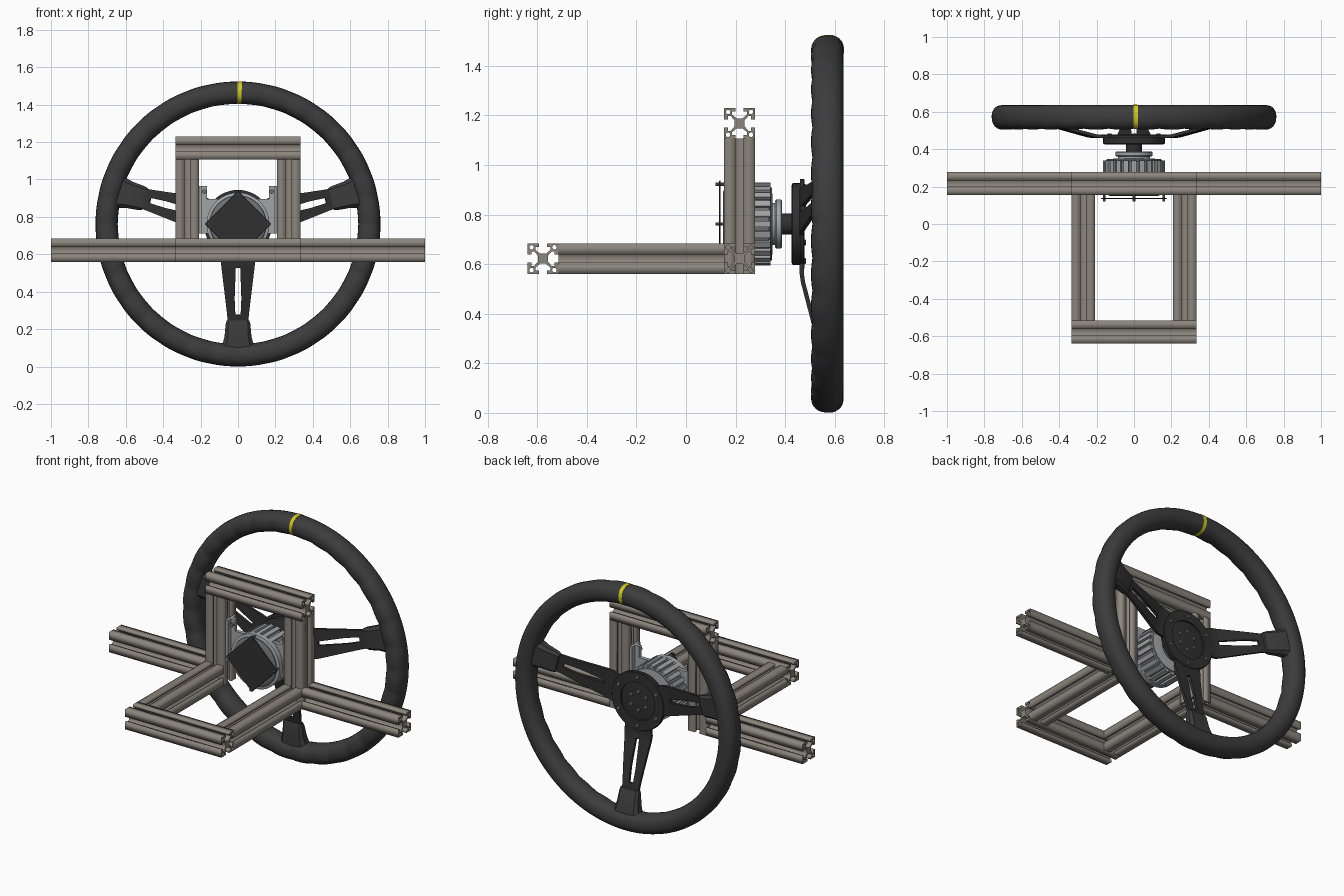
import bpy, bmesh
from math import sin, cos, pi, radians, copysign
from mathutils import Matrix, Vector

if "Cube" in bpy.data.objects:
    bpy.data.objects.remove(bpy.data.objects["Cube"])

CZ = 0.762  # wheel and motor axis height


def mat(name, r, g, b):
    m = bpy.data.materials.new(name)
    m.diffuse_color = (r, g, b, 1)
    m.use_nodes = True
    m.node_tree.nodes["Principled BSDF"].inputs["Base Color"].default_value = m.diffuse_color
    return m


ALU = mat("frame_metal", 0.26, 0.235, 0.205)
DARK = mat("dark_grip", 0.045, 0.045, 0.045)
BLACK = mat("black_metal", 0.03, 0.03, 0.03)
YELLOW = mat("yellow_mark", 0.62, 0.58, 0.02)
STEEL = mat("light_metal", 0.36, 0.37, 0.38)
GREY = mat("mid_metal", 0.16, 0.165, 0.17)


def add(name, mesh, material):
    ob = bpy.data.objects.new(name, mesh)
    bpy.context.collection.objects.link(ob)
    if not mesh.materials:
        mesh.materials.append(material)
    return ob


def from_bm(name, bm, material, smooth=None):
    bmesh.ops.recalc_face_normals(bm, faces=bm.faces)
    me = bpy.data.meshes.new(name)
    bm.to_mesh(me)
    bm.free()
    ob = add(name, me, material)
    if smooth:
        bpy.ops.object.select_all(action='DESELECT')
        ob.select_set(True)
        bpy.context.view_layer.objects.active = ob
        bpy.ops.object.shade_smooth_by_angle(angle=radians(smooth))
    return ob


def bevel(ob, width, segments=2):
    b = ob.modifiers.new("bevel", 'BEVEL')
    b.width, b.segments, b.limit_method = width, segments, 'ANGLE'


def lathe(name, prof, material, x=0, z=CZ, n=48):
    """Spin (radius, y) points round an axis along y."""
    bm = bmesh.new()
    rings = [[bm.verts.new((x + r * cos(2 * pi * i / n), y, z + r * sin(2 * pi * i / n)))
              for i in range(n)] for r, y in prof]
    closed = prof[0] == prof[-1]
    for a, b in zip(rings, rings[1:]):
        for i in range(n):
            j = (i + 1) % n
            bm.faces.new((a[i], a[j], b[j], b[i]))
    if closed:
        bmesh.ops.remove_doubles(bm, verts=bm.verts, dist=1e-6)
    else:
        bm.faces.new(rings[0])
        bm.faces.new(rings[-1])
    return from_bm(name, bm, material, 35)


def box(name, x, y, z, material, spin=0):
    bm = bmesh.new()
    bmesh.ops.create_cube(bm, size=1)
    c = [(p[0] + p[1]) / 2 for p in (x, y, z)]
    s = [p[1] - p[0] for p in (x, y, z)]
    bm.transform(Matrix.Translation(c) @ Matrix.Diagonal((*s, 1)))
    if spin:
        o = Vector((0, 0, CZ))
        bm.transform(Matrix.Translation(o) @ Matrix.Rotation(spin, 4, 'Y') @ Matrix.Translation(-o))
    return from_bm(name, bm, material)


# Slotted frame bars: one cross-section shared by every bar
H = 0.062
quarter = [(.02, .012), (.036, .03), (.047, .03), (.047, .016), (H, .016), (H, H),
           (.016, H), (.016, .047), (.03, .047), (.03, .036), (.012, .02)]
loops = [[]]
for k in range(4):
    c, s = round(cos(k * pi / 2)), round(sin(k * pi / 2))
    loops[0] += [(x * c - y * s, x * s + y * c) for x, y in quarter]
    hx, hy = .046 * (c - s), .046 * (s + c)
    loops.append([(hx + .009 * cos(i * pi / 6), hy + .009 * sin(i * pi / 6)) for i in range(12)])
cu = bpy.data.curves.new("bar_profile", 'CURVE')
cu.dimensions, cu.fill_mode, cu.extrude = '2D', 'BOTH', 0.5
for pts in loops:
    sp = cu.splines.new('POLY')
    sp.points.add(len(pts) - 1)
    for p, q in zip(sp.points, pts):
        p.co = (*q, 0, 1)
    sp.use_cyclic_u = True
tmp = bpy.data.objects.new("bar_profile", cu)
bar_mesh = bpy.data.meshes.new_from_object(tmp)
bar_mesh.materials.clear()
bpy.data.objects.remove(tmp)


def bar(name, axis, lo, hi, center):
    ob = add(name, bar_mesh, ALU)
    loc = list(center)
    loc["XYZ".index(axis)] = (lo + hi) / 2
    ob.location = loc
    ob.rotation_euler = {'X': (0, pi / 2, 0), 'Y': (pi / 2, 0, 0), 'Z': (0, 0, 0)}[axis]
    ob.scale = (1, 1, hi - lo)


YP, ZB, XP = 0.216, 0.622, 0.271
bar("top_crossbar", 'X', -.333, .333, (0, YP, 1.168))
bar("front_crossbar", 'X', -.333, .333, (0, -.577, ZB))
for side, s in (("left", -1), ("right", 1)):
    bar(side + "_post", 'Z', .56, 1.106, (s * XP, YP, 0))
    bar(side + "_arm", 'Y', -.515, .154, (s * XP, 0, ZB))
    bar(side + "_side_bar", 'X', min(s * .333, s), max(s * .333, s), (0, YP, ZB))


# Wheel rim with finger scallops on the front side
def rim(name, u0, u1, n, grow, material):
    bm = bmesh.new()
    m, full = 24, u1 - u0 > 6.28
    rings = []
    for i in range(n if full else n + 1):
        u = u0 + (u1 - u0) * i / n
        ring = []
        for j in range(m):
            v = 2 * pi * j / m
            cv, sv = cos(v), sin(v)
            f = 1 - .09 * max(0, -sv + .25) / 1.25 * (1 - abs(sin(16 * u)))
            f += grow
            r = .702 + .06 * f * copysign(abs(cv) ** .88, cv)
            y = .57 + .066 * f * copysign(abs(sv) ** .88, sv)
            ring.append(bm.verts.new((r * cos(u), y, CZ + r * sin(u))))
        rings.append(ring)
    for a, b in zip(rings, rings[1:] + (rings[:1] if full else [])):
        for j in range(m):
            k = (j + 1) % m
            bm.faces.new((a[j], a[k], b[k], b[j]))
    if not full:
        bm.faces.new(rings[0])
        bm.faces.new(rings[-1])
    return from_bm(name, bm, material, 50)


rim("wheel_rim", 0, 2 * pi, 256, 0, DARK)
rim("centre_mark", pi / 2 - .028, pi / 2 + .004, 4, .03, YELLOW)

# Three slotted spokes and their rim pads
stations = [(.13, .467, .085, .012), (.20, .467, .092, .012), (.235, .472, .088, .012),
            (.40, .515, .068, .018), (.485, .535, .058, .014), (.57, .553, .052, .012)]
pads = [(.515, .548, .060, .018), (.535, .55, .066, .026), (.60, .56, .072, .034),
        (.64, .566, .082, .042), (.69, .57, .105, .045)]
for side, deg in (("right", 15), ("left", 165), ("lower", 270)):
    M = Matrix.Translation((0, 0, CZ)) @ Matrix.Rotation(-radians(deg), 4, 'Y')
    bm = bmesh.new()
    rows = [[bm.verts.new((r, y, t)) for t in (-w, -s, s, w)] for r, y, w, s in stations]
    for i, (a, b) in enumerate(zip(rows, rows[1:])):
        for j in range(3):
            if j != 1 or i not in (2, 3):
                bm.faces.new((a[j], a[j + 1], b[j + 1], b[j]))
    bm.transform(M)
    ob = from_bm(side + "_spoke", bm, BLACK)
    so = ob.modifiers.new("thick", 'SOLIDIFY')
    so.thickness, so.offset = .017, 0
    bm = bmesh.new()
    secs = []
    for r, y, w, t in pads:
        c = t * .5
        pts = [(w, t - c), (w - c, t), (c - w, t), (-w, t - c),
               (-w, c - t), (c - w, -t), (w - c, -t), (w, c - t)]
        secs.append([bm.verts.new((r, y + q, p)) for p, q in pts])
    for a, b in zip(secs, secs[1:]):
        for j in range(8):
            k = (j + 1) % 8
            bm.faces.new((a[j], a[k], b[k], b[j]))
    bm.faces.new(secs[0])
    bm.faces.new(secs[-1])
    bm.transform(M)
    from_bm(side + "_spoke_pad", bm, DARK, 40)

# Hub: recessed centre plate, adapter, bolts
lathe("hub_plate", [(.118, .459), (.182, .459), (.182, .474), (.178, .478), (.118, .478), (.118, .459)], BLACK)
lathe("hub_adapter", [(.155, .425), (.165, .43), (.165, .459), (.13, .466)], BLACK)
for i in range(6):
    a = i * pi / 3 + pi / 6
    for nm, r, y in (("outer", .150, .478), ("inner", .058, .466)):
        lathe(f"{nm}_hub_bolt_{i}", [(.012, y - .01), (.012, y + .003), (.009, y + .006)],
              GREY, r * cos(a), CZ + r * sin(a), 12)

# Shaft and quick release
lathe("shaft", [(.042, .38), (.042, .43)], BLACK)
lathe("release_collar", [(.085, .34), (.085, .36), (.094, .36), (.099, .365), (.099, .383), (.094, .388)], STEEL)

# Motor with ribbed casing
lathe("motor_body", [(.13, .15), (.15, .16), (.155, .175), (.155, .335), (.145, .345)], GREY)
lathe("motor_rear_ring", [(.155, .165), (.168, .17), (.168, .20), (.155, .205)], STEEL)
lathe("motor_face", [(.148, .33), (.148, .346), (.11, .349)], STEEL)
for i in range(24):
    box(f"motor_rib_{i}", (-.013, .013), (.2, .34), (CZ + .14, CZ + .167), STEEL, i * pi / 12)

# Motor mount between the posts
box("mount_plate", (-.209, .209), (.205, .228), (.71, .895), STEEL)
for side, s in (("left", -1), ("right", 1)):
    x = sorted((s * .192, s * .209))
    box(side + "_mount_flange", x, (.175, .26), (.71, .965), STEEL)
    x = sorted((s * .165, s * .209))
    box(side + "_mount_ear", x, (.205, .228), (.89, .965), STEEL)
    lathe(side + "_mount_screw", [(.012, .19), (.012, .206)], GREY, s * .18, .935, 12)

# Diamond circuit board on standoffs
h = .125
board = box("control_board", (-h, h), (.134, .14), (CZ - h, CZ + h), BLACK, pi / 4)
bevel(board, .002, 1)
for i in range(4):
    a = i * pi / 2
    lathe(f"board_standoff_{i}", [(.007, .12), (.007, .19)], GREY, .16 * cos(a), CZ + .16 * sin(a), 10)
